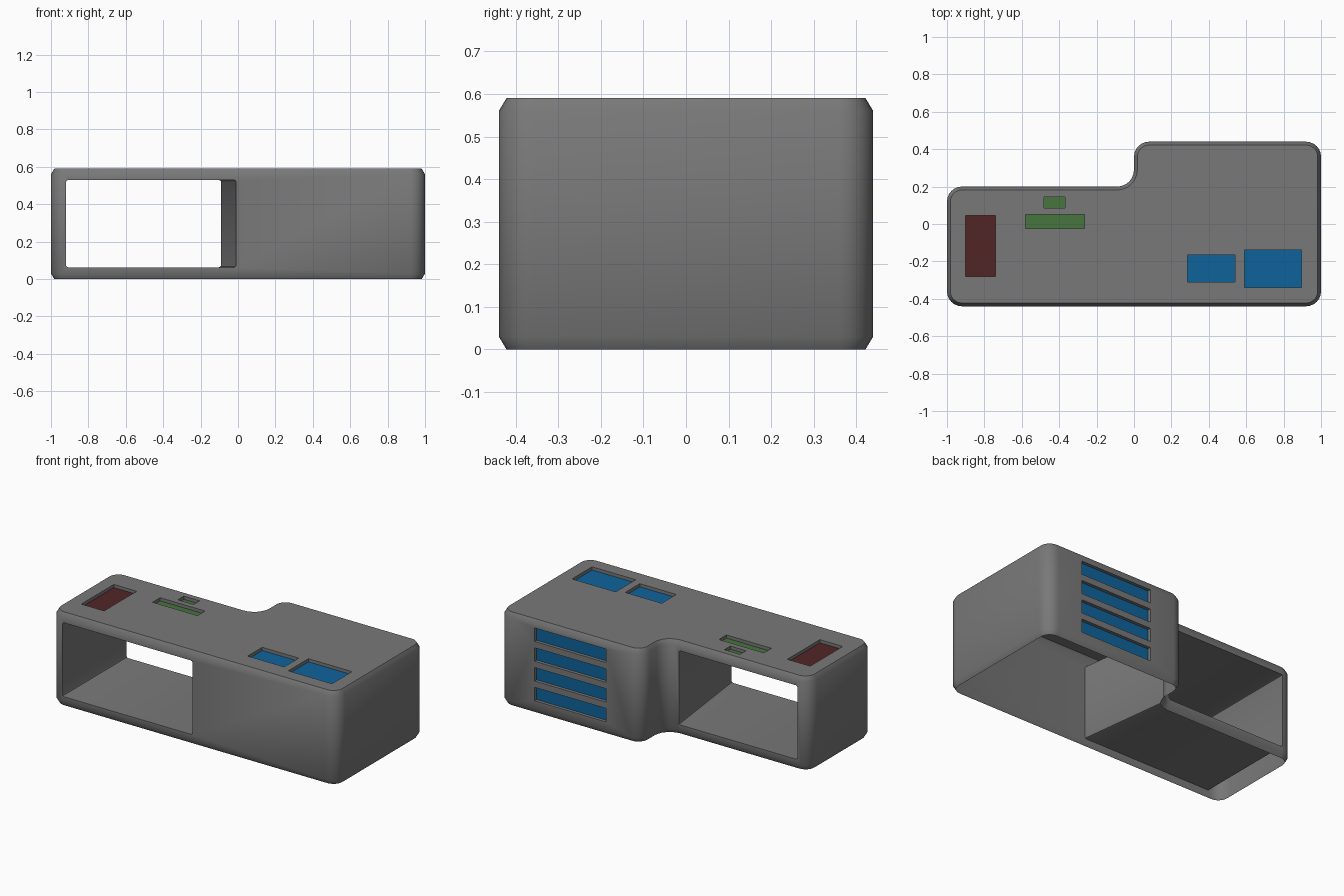
import bpy, bmesh, math

if "Cube" in bpy.data.objects:
    bpy.data.objects.remove(bpy.data.objects["Cube"])

H = 0.59          # body height
DEPTH = 0.02      # recess depth of panels


def material(name, rgb):
    m = bpy.data.materials.new(name)
    m.diffuse_color = (*rgb, 1)
    m.use_nodes = True
    m.node_tree.nodes["Principled BSDF"].inputs["Base Color"].default_value = m.diffuse_color
    return m


MATS = [material("grey_casing", (0.19, 0.19, 0.19)),
        material("blue_panel", (0.0045, 0.127, 0.33)),
        material("dark_red_panel", (0.084, 0.018, 0.019)),
        material("green_panel", (0.061, 0.178, 0.048))]


def make_object(name, bm):
    bmesh.ops.recalc_face_normals(bm, faces=bm.faces[:])
    me = bpy.data.meshes.new(name)
    bm.to_mesh(me)
    bm.free()
    ob = bpy.data.objects.new(name, me)
    bpy.context.collection.objects.link(ob)
    return ob


# L-shaped outline as corner arcs: centre x, centre y, radius, start angle, sweep
ARCS = [(-0.92, -0.36, 0.08, 180, 90), (0.92, -0.36, 0.08, 270, 90),
        (0.92, 0.36, 0.08, 0, 90), (0.08, 0.36, 0.08, 90, 90),
        (-0.09, 0.29, 0.09, 0, -90), (-0.92, 0.12, 0.08, 90, 90)]


def outline(inset, steps=6):
    pts = []
    for cx, cy, r, start, sweep in ARCS:
        rr = r - inset if sweep > 0 else r + inset
        for i in range(steps + 1):
            a = math.radians(start + sweep * i / steps)
            pts.append((cx + rr * math.cos(a), cy + rr * math.sin(a)))
    return pts


# casing: stacked outlines with chamfered top and bottom
bm = bmesh.new()
rings = []
for z, inset in ((0, 0.018), (0.03, 0), (H - 0.03, 0), (H, 0.018)):
    rings.append([bm.verts.new((x, y, z)) for x, y in outline(inset)])
n = len(rings[0])
for a, b in zip(rings, rings[1:]):
    for i in range(n):
        j = (i + 1) % n
        bm.faces.new((a[i], a[j], b[j], b[i]))
bm.faces.new(rings[0][::-1])
bm.faces.new(rings[-1])
casing = make_object("casing", bm)
for m in MATS:
    casing.data.materials.append(m)


# cutter: tunnel with a slanted right wall
def slant(y):
    return -0.01 - 0.08 * (y + 0.44) / 0.64


def add_hexa(bm, x0, x1, y0, y1, z0, z1, x1_back=None):
    xb = x1 if x1_back is None else x1_back
    lo, hi = [[bm.verts.new(p) for p in
               ((x0, y0, z), (x1, y0, z), (xb, y1, z), (x0, y1, z))] for z in (z0, z1)]
    bm.faces.new(lo[::-1])
    bm.faces.new(hi)
    for i in range(4):
        j = (i + 1) % 4
        bm.faces.new((lo[i], lo[j], hi[j], hi[i]))


bm = bmesh.new()
add_hexa(bm, -0.92, slant(-0.6), -0.6, 0.26, 0.063, 0.53, slant(0.26))
long_edges = [e for e in bm.edges if abs(e.verts[0].co.y - e.verts[1].co.y) > 0.5]
bmesh.ops.bevel(bm, geom=long_edges, offset=0.012, segments=2, profile=0.5, affect='EDGES')

# cutters: top panel recesses (x0, x1, y0, y1)
for x0, x1, y0, y1 in ((-0.90, -0.74, -0.28, 0.045), (-0.58, -0.265, -0.025, 0.05),
                       (-0.48, -0.37, 0.085, 0.145), (0.285, 0.54, -0.31, -0.165),
                       (0.59, 0.895, -0.34, -0.14)):
    add_hexa(bm, x0, x1, y0, y1, H - DEPTH, H + 0.1)
# cutters: four slots in the back
for i in range(4):
    top = 0.54 - 0.125 * i
    add_hexa(bm, 0.25, 0.75, 0.44 - DEPTH, 0.6, top - 0.085, top)
cutter = make_object("cutter", bm)
cutter.hide_render = True

# cut the tunnel and recesses
mod = casing.modifiers.new("cut", 'BOOLEAN')
mod.operation = 'DIFFERENCE'
mod.solver = 'EXACT'
mod.object = cutter
bpy.context.view_layer.objects.active = casing
casing.select_set(True)
bpy.ops.object.modifier_apply(modifier=mod.name)
bpy.data.objects.remove(cutter)

# open underside, coloured recess floors
bm = bmesh.new()
bm.from_mesh(casing.data)
bmesh.ops.delete(bm, geom=[f for f in bm.faces if all(v.co.z < 1e-4 for v in f.verts)],
                 context='FACES')
for f in bm.faces:
    c = f.calc_center_median()
    f.material_index = 0
    if f.normal.z > 0.9 and abs(c.z - (H - DEPTH)) < 0.002:
        f.material_index = 1 if c.x > 0 else 2 if c.x < -0.7 else 3
    elif f.normal.y > 0.9 and abs(c.y - (0.44 - DEPTH)) < 0.002 and 0.25 < c.x < 0.75:
        f.material_index = 1
bm.to_mesh(casing.data)
bm.free()

bpy.ops.object.select_all(action='DESELECT')
casing.select_set(True)
bpy.context.view_layer.objects.active = casing
bpy.ops.object.shade_smooth_by_angle(angle=math.radians(40))
